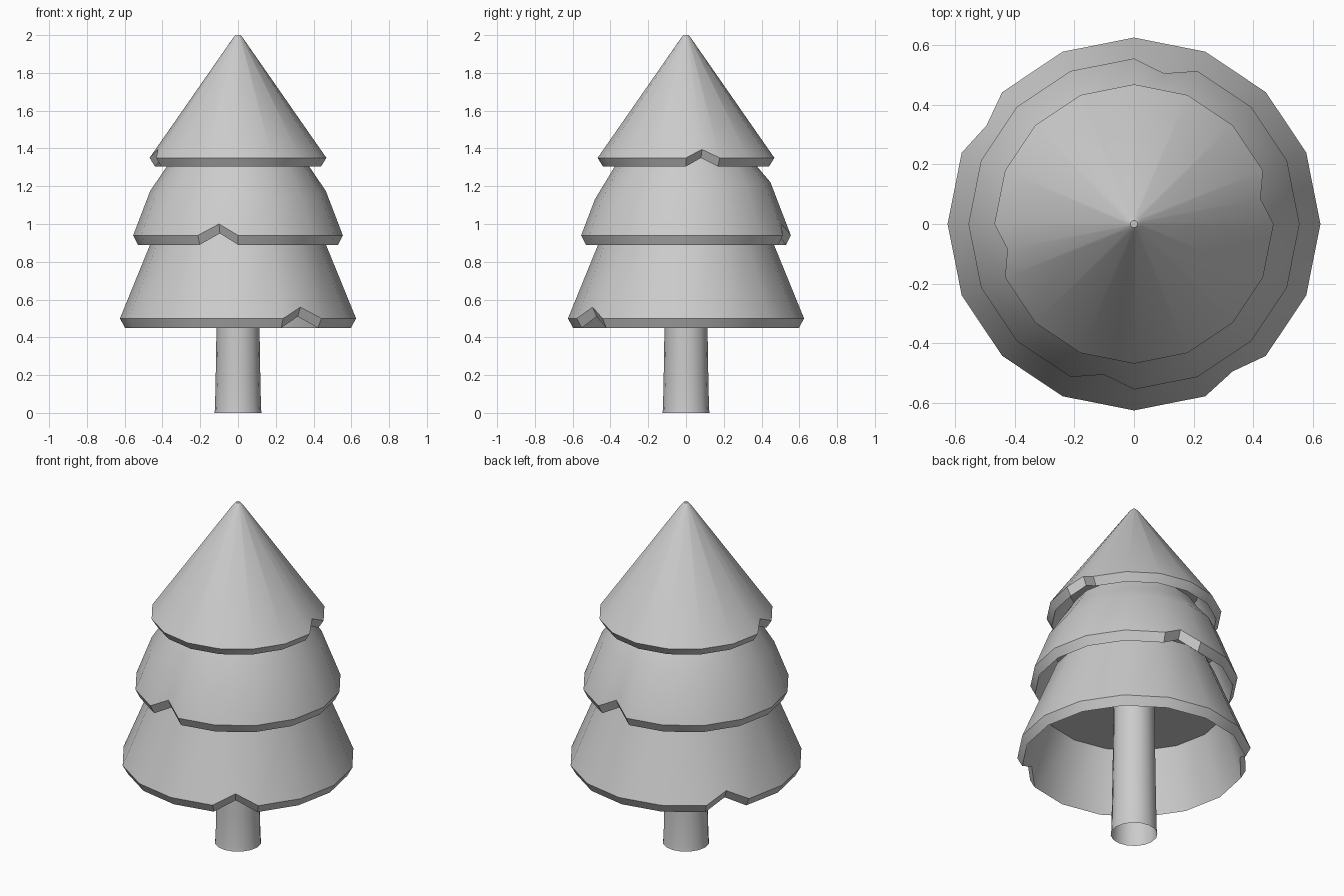
import bpy, bmesh
from math import cos, sin, tau, radians

cube = bpy.data.objects.get("Cube")
if cube:
    bpy.data.objects.remove(cube, do_unlink=True)

SIDES = 16

grey = bpy.data.materials.new("light_grey")
grey.use_nodes = True
grey.diffuse_color = (0.6, 0.6, 0.6, 1)
grey.node_tree.nodes["Principled BSDF"].inputs["Base Color"].default_value = (0.6, 0.6, 0.6, 1)


def finish(name, bm):
    """Turn a bmesh into a smooth shaded object with sharp rims."""
    bmesh.ops.recalc_face_normals(bm, faces=bm.faces)
    mesh = bpy.data.meshes.new(name)
    bm.to_mesh(mesh)
    bm.free()
    mesh.materials.append(grey)
    obj = bpy.data.objects.new(name, mesh)
    bpy.context.collection.objects.link(obj)
    bpy.ops.object.select_all(action="DESELECT")
    obj.select_set(True)
    bpy.context.view_layer.objects.active = obj
    bpy.ops.object.shade_smooth_by_angle(angle=radians(30))
    return obj


def ring_point(radius, z, side, tilt):
    a = tau * side / SIDES
    lift = tilt * radius * sin(a)
    radius -= 0.39 * lift
    return radius * cos(a), radius * sin(a), z + lift


def lathe(name, profile, notches=(), pull=1.0, lift=0.0, rim=(), tilts={}, caps=True):
    """Revolve a profile; each notch splits a side and pushes its rim up and in."""
    columns = sorted(list(range(SIDES)) + [n + 0.5 for n in notches])
    bm = bmesh.new()
    rings = []
    for row, (radius, z) in enumerate(profile):
        tilt = tilts.get(row, 0)
        ring = []
        for c in columns:
            if c == int(c):
                p = ring_point(radius, z, c, tilt)
            else:
                a = ring_point(radius, z, c - 0.5, tilt)
                b = ring_point(radius, z, c + 0.5, tilt)
                p = [(u + v) / 2 for u, v in zip(a, b)]
                if row in rim:
                    p = (p[0] * pull, p[1] * pull, p[2] + lift)
            ring.append(bm.verts.new(p))
        rings.append(ring)
    count = len(columns)
    for low, high in zip(rings, rings[1:]):
        for i in range(count):
            j = (i + 1) % count
            bm.faces.new((low[i], low[j], high[j], high[i]))
    if caps:
        bm.faces.new(rings[0])
        bm.faces.new(rings[-1])
    return finish(name, bm)


# Trunk: open tube with a slightly flared foot
lathe("trunk", [(0.125, 0), (0.122, 0.02), (0.118, 0.2), (0.114, 0.45), (0.11, 0.8)],
      caps=False)

# Hollow branch tiers: inner ceiling, lower rim, outer rim, then the outside
lathe("lower_tier",
      [(0.495, 0.8), (0.598, 0.45), (0.625, 0.5), (0.47, 0.88), (0.43, 0.98)],
      notches=(6, 13), pull=0.97, lift=0.06, rim=(1, 2))

lathe("middle_tier",
      [(0.44, 1.15), (0.53, 0.89), (0.555, 0.94), (0.465, 1.175), (0.38, 1.3), (0.33, 1.38)],
      notches=(3, 11), pull=0.946, lift=0.06, rim=(1, 2), tilts={3: 0.1})

lathe("upper_tier",
      [(0.35, 1.5), (0.44, 1.305), (0.468, 1.35), (0.026, 1.985), (0.012, 2.0)],
      notches=(0, 8), pull=0.942, lift=0.045, rim=(1, 2))
